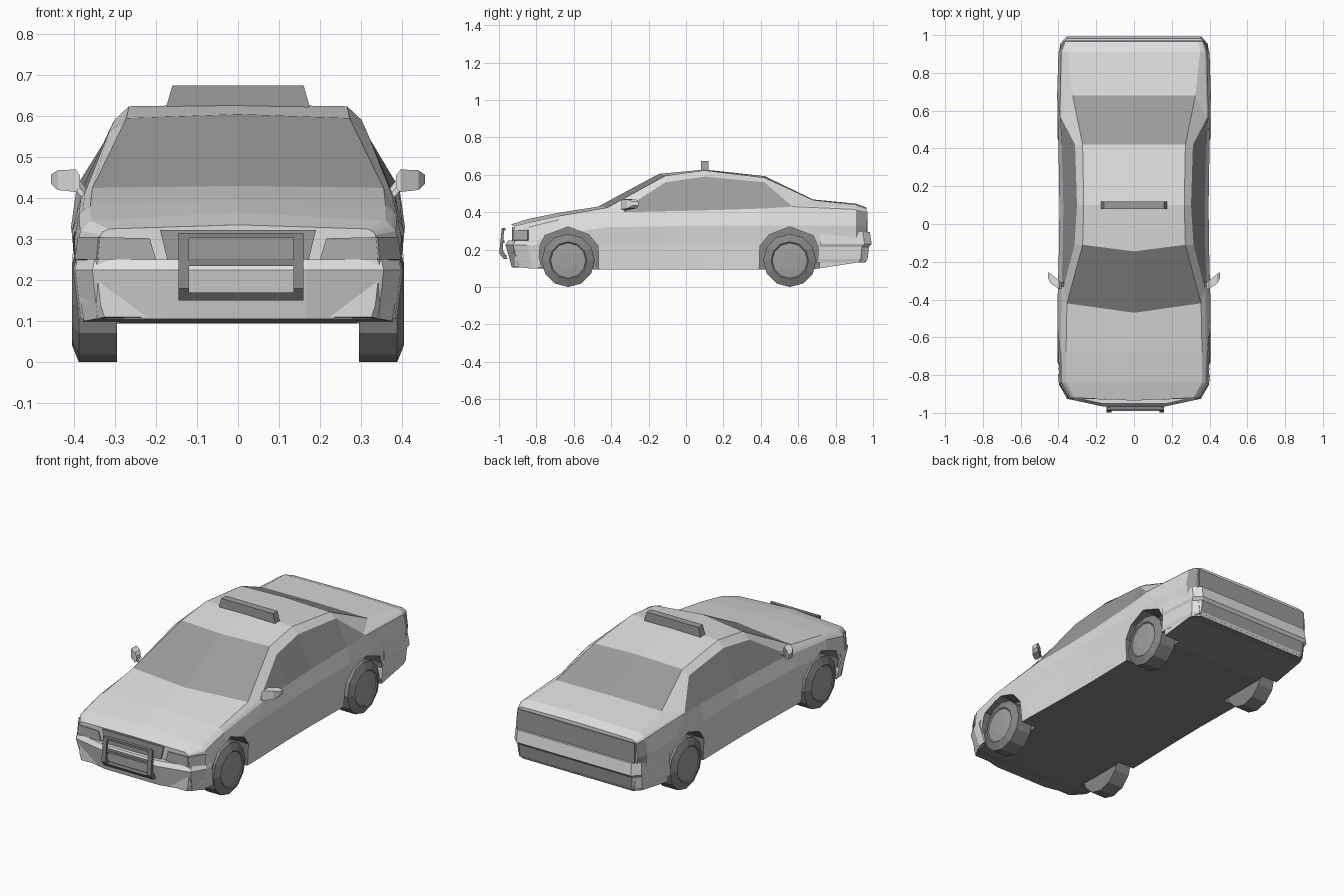
import bpy, bmesh, math
from mathutils import Vector

cube = bpy.data.objects.get("Cube")
if cube:
    bpy.data.objects.remove(cube, do_unlink=True)


def material(name, value):
    m = bpy.data.materials.new(name)
    m.use_nodes = True
    colour = (value, value, value, 1)
    m.diffuse_color = colour
    m.node_tree.nodes["Principled BSDF"].inputs["Base Color"].default_value = colour
    return m


PAINT = material("light grey paint", 0.75)
GLASS = material("grey glass", 0.33)
LAMP = material("lamp grey", 0.42)
HUB = material("hub grey", 0.35)
DARK = material("dark grey rubber", 0.24)


def finish(name, bm, *mats):
    bmesh.ops.recalc_face_normals(bm, faces=bm.faces)
    mesh = bpy.data.meshes.new(name)
    bm.to_mesh(mesh)
    bm.free()
    for m in mats:
        mesh.materials.append(m)
    ob = bpy.data.objects.new(name, mesh)
    bpy.context.collection.objects.link(ob)
    return ob


def loft(name, rings, mats, rule=None, caps=(0, 0)):
    """Join closed rings of points into a capped solid."""
    bm = bmesh.new()
    rows = [[bm.verts.new(p) for p in ring] for ring in rings]
    n = len(rows[0])
    for i in range(len(rows) - 1):
        for j in range(n):
            k = (j + 1) % n
            f = bm.faces.new((rows[i][j], rows[i][k], rows[i + 1][k], rows[i + 1][j]))
            f.material_index = rule(i, j) if rule else 0
    bm.faces.new(rows[0]).material_index = caps[0]
    bm.faces.new(rows[-1]).material_index = caps[1]
    return finish(name, bm, *mats)


def prism(name, profile, x0, x1, mat):
    """Extrude a (y, z) profile along x."""
    return loft(name, [[(x, y, z) for y, z in profile] for x in (x0, x1)], [mat])


# Body sections: y, half width, floor, then shoulder, window top, top edge, centre
NOSE, CORNER, HOOD, COWL, ROOF_FRONT, ROOF, ROOF_BACK, DECK, TRUNK, TAIL = range(10)
sections = [
    (-.92, .335, .11, (.335, .31), (.33, .318), (.315, .325), .335),
    (-.84, .385, .10, (.385, .32), (.375, .33), (.36, .345), .365),
    (-.68, .393, .095, (.388, .36), (.378, .37), (.36, .38), .397),
    (-.42, .395, .095, (.383, .40), (.374, .412), (.355, .425), .43),
    (-.11, .387, .095, (.376, .405), (.315, .56), (.272, .595), .605),
    (.10, .385, .095, (.374, .41), (.302, .59), (.266, .624), .628),
    (.42, .39, .095, (.382, .42), (.312, .56), (.272, .585), .593),
    (.68, .397, .095, (.393, .43), (.385, .438), (.325, .465), .468),
    (.91, .39, .13, (.385, .415), (.375, .425), (.35, .44), .446),
    (.965, .365, .14, (.365, .405), (.36, .413), (.34, .42), .425),
]
# Sweep of the window corners and glass edges along the car
shift = {COWL: (.10, .08, 0, -.05), ROOF_FRONT: (0, 0, 0, -.035),
         DECK: (-.11, -.12, 0, 0), NOSE: (0, 0, 0, -.015)}
rings = []
for i, (y, w, floor, sh, wt, ed, top) in enumerate(sections):
    d = shift.get(i, (0, 0, 0, 0))
    belt = min(.33, sh[1] - .08)
    right = [(w - .01, y, floor), (w, y, belt - .09), (w + .01, y, belt)]
    right += [(x, y + d[k], z) for k, (x, z) in enumerate((sh, wt, ed))]
    left = [(-x, py, z) for x, py, z in reversed(right)]
    rings.append([(0, y, floor)] + right + [(0, y + d[3], top)] + left)


def body_colour(i, j):
    row = min(j, 13 - j)
    if row == 0:
        return 2
    windscreens = row == 6 and i in (COWL, ROOF_BACK)
    side_windows = row == 4 and COWL <= i < DECK
    tail_lamps = row in (2, 3) and i == TRUNK
    return 1 if windscreens or side_windows or tail_lamps else 0


body = loft("body", rings, [PAINT, GLASS, DARK], body_colour)

# Wheel arches cut from the body
arch = [(-.165, .05), (-.16, .22), (-.11, .28), (0, .322), (.125, .275), (.15, .22), (.165, .05)]
AXLES = (-.63, .555)
for axle in AXLES:
    for side in (-1, 1):
        flip = 1 if axle > 0 else -1
        cutter = prism("arch_cutter", [(axle + flip * y, z) for y, z in arch],
                       side * .29, side * .6, DARK)
        cutter.hide_render = True
        mod = body.modifiers.new("arch", "BOOLEAN")
        mod.operation = "DIFFERENCE"
        mod.solver = "EXACT"
        mod.material_mode = "TRANSFER"
        mod.object = cutter
        bpy.context.view_layer.objects.active = body
        bpy.ops.object.modifier_apply(modifier=mod.name)
        bpy.data.objects.remove(cutter, do_unlink=True)


# Bumpers as stacked plan outlines
def bumper(name, plan, levels, rule=None):
    outline = plan + [(-x, y) for x, y in reversed(plan)]
    stack = [[(x * s, y * s, z) for x, y in outline] for z, s in levels]
    return loft(name, stack, [PAINT, GLASS, DARK], rule, caps=(2, 0))


bumper("front_bumper", [(.17, -.965), (.355, -.925), (.397, -.85), (.402, -.80)],
       [(.105, .965), (.225, 1), (.25, .985)])
bumper("rear_bumper", [(.355, .993), (.392, .955), (.405, .72)],
       [(.13, .965), (.15, .978), (.215, .985), (.23, 1), (.295, .99)],
       lambda i, j: 1 if i == 1 and j == 5 else 0)


# Thin plates: grille, headlamps and tail panel
def plate(name, corners, mat):
    pts = [Vector(p) for p in corners]
    n = (pts[1] - pts[0]).cross(pts[2] - pts[0]).normalized() * .004
    return loft(name, [[p - n for p in pts], [p + n for p in pts]], [mat])


plate("grille", [(-.17, -.925, .24), (.17, -.925, .24), (.19, -.925, .322), (-.19, -.925, .322)], GLASS)
plate("tail_panel", [(-.362, .967, .29), (.362, .967, .29), (.362, .967, .405), (-.362, .967, .405)], GLASS)
for side, label in ((1, "left"), (-1, "right")):
    plate(label + "_headlamp", [(side * x, -.922, z) for x, z in
                                ((.20, .25), (.342, .25), (.337, .305), (.215, .302))], LAMP)
    plate(label + "_headlamp_wrap", [(side * .342, -.922, .25), (side * .394, -.845, .25),
                                     (side * .388, -.845, .305), (side * .337, -.922, .305)], LAMP)

    # Door mirror: slim arm and swept-back head with a glass rear face
    arm = [(.362, -.31, .395), (.375, -.33, .395), (.405, -.33, .43), (.392, -.31, .435)]
    loft(label + "_mirror_arm", [[(side * x, y, z + h) for x, y, z in arm] for h in (0, .018)], [PAINT])
    head = [[(side * x, y0, z0), (side * x, y1, z0), (side * x, y1, z1), (side * x, y0, z1)]
            for x, y0, y1, z0, z1 in ((.385, -.345, -.31, .425, .455), (.396, -.345, -.30, .415, .47),
                                      (.44, -.315, -.265, .42, .468), (.456, -.285, -.255, .435, .457))]
    loft(label + "_mirror", head, [PAINT, GLASS], lambda i, j: 1 if (i, j) == (1, 1) else 0)

    # Wheels: bevelled tyre with a shallow dished hub
    for axle, end in zip(AXLES, ("front", "rear")):
        steps = ((.295, .142), (.388, .142), (.405, .10), (.40, .094), (.404, .05))
        wheel = [[(side * x, axle + r * math.sin(a * math.tau / 12), .142 - r * math.cos(a * math.tau / 12))
                  for a in range(12)] for x, r in steps]
        loft(end + "_" + label + "_wheel", wheel, [DARK, HUB], lambda i, j: 1 if i > 2 else 0, caps=(0, 1))

# Roof light bar
loft("roof_light_bar", [[(-w, .08, z), (w, .08, z), (w, .12, z), (-w, .12, z)]
                        for w, z in ((.177, .615), (.16, .675))], [GLASS])

# Push bar on the nose
post = [(-.955, .15), (-.975, .15), (-.999, .18), (-.985, .315), (-.972, .315), (-.98, .20)]
for x in (-.145, .135):
    prism("push_bar_post", post, x, x + .025, DARK)
for name, y, z, h in (("top", -.985, .303, .012), ("middle", -.99, .235, .013)):
    prism("push_bar_" + name, [(y, z), (y + .02, z), (y + .02, z + h), (y, z + h)], -.13, .145, DARK)
prism("push_bar_bottom", [(-.96, .15), (-.975, .15), (-.99, .17), (-.96, .17)], -.13, .145, DARK)
